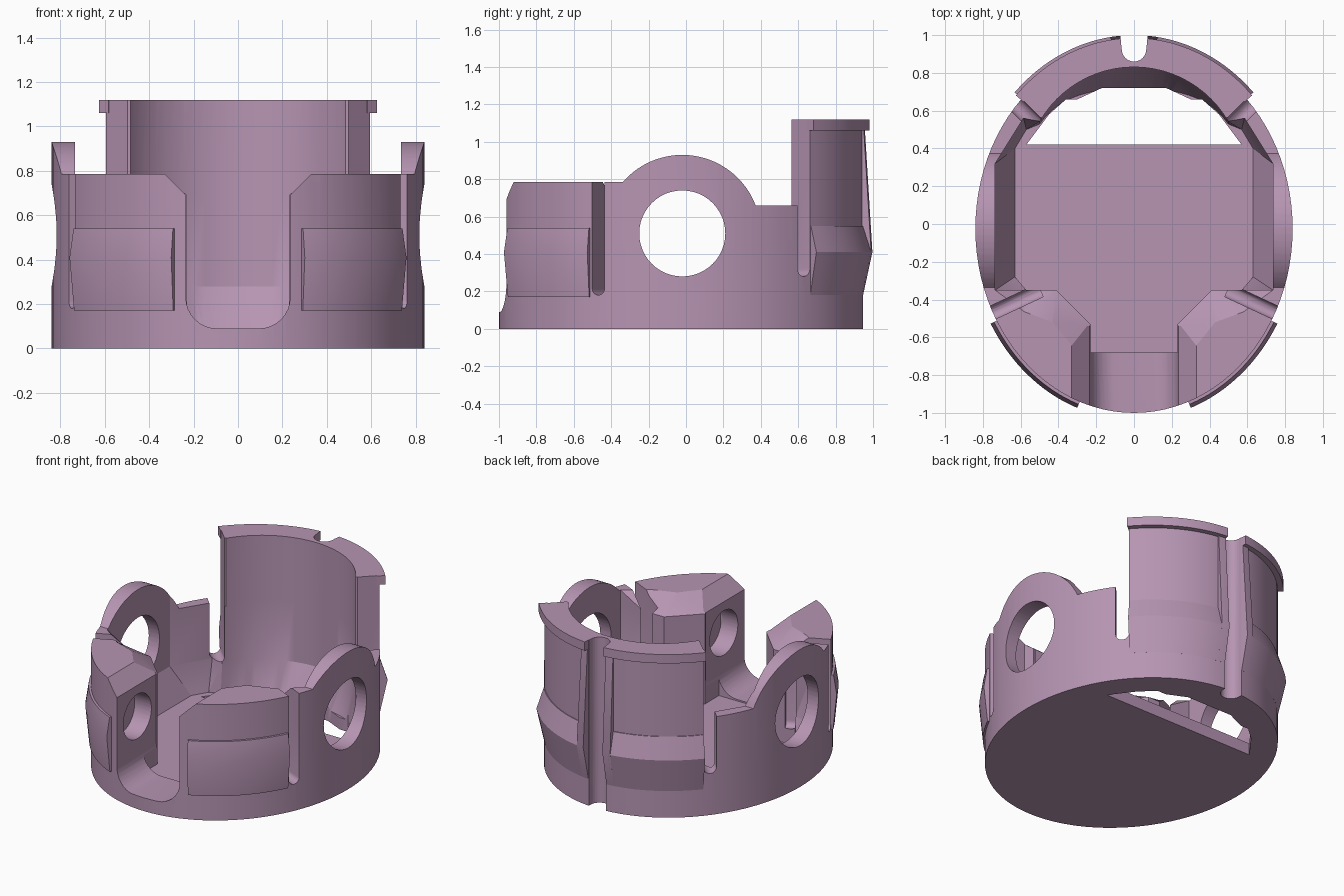
import bpy, bmesh
from math import sin, cos, pi, radians, hypot
from mathutils import Vector

cube = bpy.data.objects.get("Cube")
if cube:
    bpy.data.objects.remove(cube, do_unlink=True)

mauve = bpy.data.materials.new("mauve plastic")
mauve.use_nodes = True
mauve.diffuse_color = (0.47, 0.30, 0.45, 1)
mauve.node_tree.nodes["Principled BSDF"].inputs["Base Color"].default_value = (0.47, 0.30, 0.45, 1)

A, B, CY = 0.84, 0.975, -0.025      # outer ellipse
FLOOR, TOP, OVER = 0.08, 1.12, 1.3


def loft(name, rings):
    """Closed solid through rings of equal point count."""
    bm = bmesh.new()
    loops = [[bm.verts.new(p) for p in ring] for ring in rings]
    n = len(loops[0])
    for low, high in zip(loops, loops[1:]):
        for i in range(n):
            j = (i + 1) % n
            bm.faces.new((low[i], low[j], high[j], high[i]))
    bm.faces.new(loops[0])
    bm.faces.new(loops[-1])
    bmesh.ops.triangulate(bm, faces=bm.faces)
    bmesh.ops.recalc_face_normals(bm, faces=bm.faces)
    mesh = bpy.data.meshes.new(name)
    bm.to_mesh(mesh)
    bm.free()
    mesh.materials.append(mauve)
    obj = bpy.data.objects.new(name, mesh)
    bpy.context.collection.objects.link(obj)
    return obj


def upright(name, outline, z0, z1):
    return loft(name, [[(x, y, z) for x, y in outline] for z in (z0, z1)])


def prism(name, outline, origin, u, d, d0, d1, side=1):
    """Outline in (u, z), swept along the horizontal direction d."""
    def place(a, z, t):
        p = Vector(origin) + Vector(u) * a + Vector(d) * t
        return (side * p.x, p.y, z)
    return loft(name, [[place(a, z, t) for a, z in outline] for t in (d0, d1)])


def arc(cx, cy, r, a0, a1, n):
    return [(cx + r * cos(radians(a0 + (a1 - a0) * i / n)),
             cy + r * sin(radians(a0 + (a1 - a0) * i / n))) for i in range(n + 1)]


def cut(target, cutter):
    cutter.hide_render = True
    mod = target.modifiers.new("cut", 'BOOLEAN')
    mod.operation, mod.solver, mod.object = 'DIFFERENCE', 'EXACT', cutter
    bpy.context.view_layer.objects.active = target
    bpy.ops.object.modifier_apply(modifier=mod.name)
    bpy.data.objects.remove(cutter, do_unlink=True)


def finish(obj):
    bpy.ops.object.select_all(action='DESELECT')
    obj.select_set(True)
    bpy.context.view_layer.objects.active = obj
    bpy.ops.object.shade_smooth_by_angle(angle=radians(25))


def band(name, t0, t1, profile, side, steps=16):
    """Strip on the outer wall: profile of (outward offset, z) between two angles."""
    rings = []
    for i in range(steps + 1):
        t = radians(t0 + (t1 - t0) * i / steps)
        nx, ny = B * cos(t), A * sin(t)
        length = hypot(nx, ny)
        rings.append([(side * (A * cos(t) + o * nx / length),
                       CY + B * sin(t) + o * ny / length, z) for o, z in profile])
    finish(loft(name, rings))


X, Y = (1, 0, 0), (0, 1, 0)

# Oval body
body = upright("body", [(A * cos(2 * pi * i / 96), CY + B * sin(2 * pi * i / 96))
                        for i in range(96)], 0, TOP)

# Inner cavity: sloped ledges low down, chamfered front blocks higher up
back = arc(0, 0.255, 0.576, 30, 90, 12)


def cavity_ring(z, low, top):
    front = ([(0.325, -0.68), (0.325, -0.65), (0.43, -0.52), (0.58, -0.465)] if top else
             [(0.23, -0.68), (0.23, -0.53), (0.41, -0.35), (0.57, -0.35)])
    sides = ([(0.63, -0.28), (0.63, 0.40), (0.57, 0.50)] if low else
             [(0.735, -0.35), (0.735, 0.32), (0.585, 0.56)])
    rear = [(x, y - (0.11 * ((y - 0.255) / 0.576) ** 3 if low else 0)) for x, y in back]
    half = front + sides + rear
    return [(x, y, z) for x, y in half] + [(-x, y, z) for x, y in half[-2::-1]]


cut(body, loft("cavity_cutter", [cavity_ring(FLOOR, True, False), cavity_ring(0.28, False, False),
                                 cavity_ring(0.69, False, False), cavity_ring(0.785, False, True),
                                 cavity_ring(OVER, False, True)]))

# Rounded front channel with chamfered shoulders
right = arc(0.095, 0.23, 0.14, -90, 0, 8) + [(0.235, 0.69), (0.33, 0.785), (0.33, OVER)]
channel = right + [(-a, z) for a, z in reversed(right)]
cut(body, prism("channel_cutter", channel, (0, 0, 0), X, Y, -1.2, -0.54))

# Skyline of the side walls with their round ears
skyline = ([(-1.2, 0.785)] + arc(-0.02, 0.51, 0.42, 139.1, 20.9, 24)
           + [(0.565, 0.66), (0.565, OVER), (-1.2, OVER)])
cut(body, prism("skyline_cutter", skyline, (0, 0, 0), Y, X, -1.2, 1.2))

# Round openings in the ears, and blind bores in the front blocks
cut(body, prism("ear_cutter", arc(-0.02, 0.51, 0.23, 0, 352.5, 47), (0, 0, 0), Y, X, -1.2, 1.2))
cut(body, prism("bore_cutter", arc(-0.74, 0.48, 0.15, 0, 350, 35), (0, 0, 0), Y, X, -0.36, 0.36))

# Half-moon window in the floor
moon = [(0.57, 0.42), (0.45, 0.58), (0.36, 0.66), (0.30, 0.66), (0.17, 0.72)]
cut(body, upright("floor_cutter", moon + [(-x, y) for x, y in reversed(moon)], -0.1, 0.14))

# Rear groove
groove = arc(0, 0.925, 0.065, 180, 360, 12) + [(0.065, 1.2), (-0.065, 1.2)]
cut(body, upright("groove_cutter", groove, -0.1, OVER))

# Round-bottomed slots that separate the wall sections
c, s = cos(radians(25)), sin(radians(25))
rear_slot = arc(0, 0.322, 0.042, 180, 360, 8) + [(0.042, 0.66), (0.2, 0.66), (0.2, OVER), (-0.042, OVER)]
front_slot = arc(0, 0.217, 0.037, 180, 360, 8) + [(0.037, OVER), (-0.037, OVER)]
for side in (1, -1):
    cut(body, prism("rear_slot_cutter", rear_slot, (0.625, 0.633, 0),
                    (0.707, -0.707, 0), (0.707, 0.707, 0), -0.2, 0.2, side))
    cut(body, prism("front_slot_cutter", front_slot, (0.75, -0.47, 0),
                    (s, c, 0), (c, -s, 0), -0.28, 0.15, side))
finish(body)

# Raised grip bands, groove ribs and the rear rim
for side, label in ((1, "left"), (-1, "right")):
    band(label + "_front_grip", -70, -30,
         [(-0.02, 0.17), (0.012, 0.17), (0.035, 0.41), (0.015, 0.54), (-0.02, 0.54)], side)
    band(label + "_rear_grip", 45, 85.4,
         [(-0.02, 0.18), (0, 0.18), (0.05, 0.41), (0.005, 0.55), (-0.02, 0.55)], side)
    band(label + "_groove_rib", 82, 85.4,
         [(-0.02, 0.18), (0, 0.18), (0.05, 0.41), (0.01, 1.06), (-0.02, 1.06)], side, 3)
    band(label + "_rear_rim", 44.5, 85.4,
         [(-0.02, 1.06), (0.035, 1.06), (0.035, TOP), (-0.02, TOP)], side)
